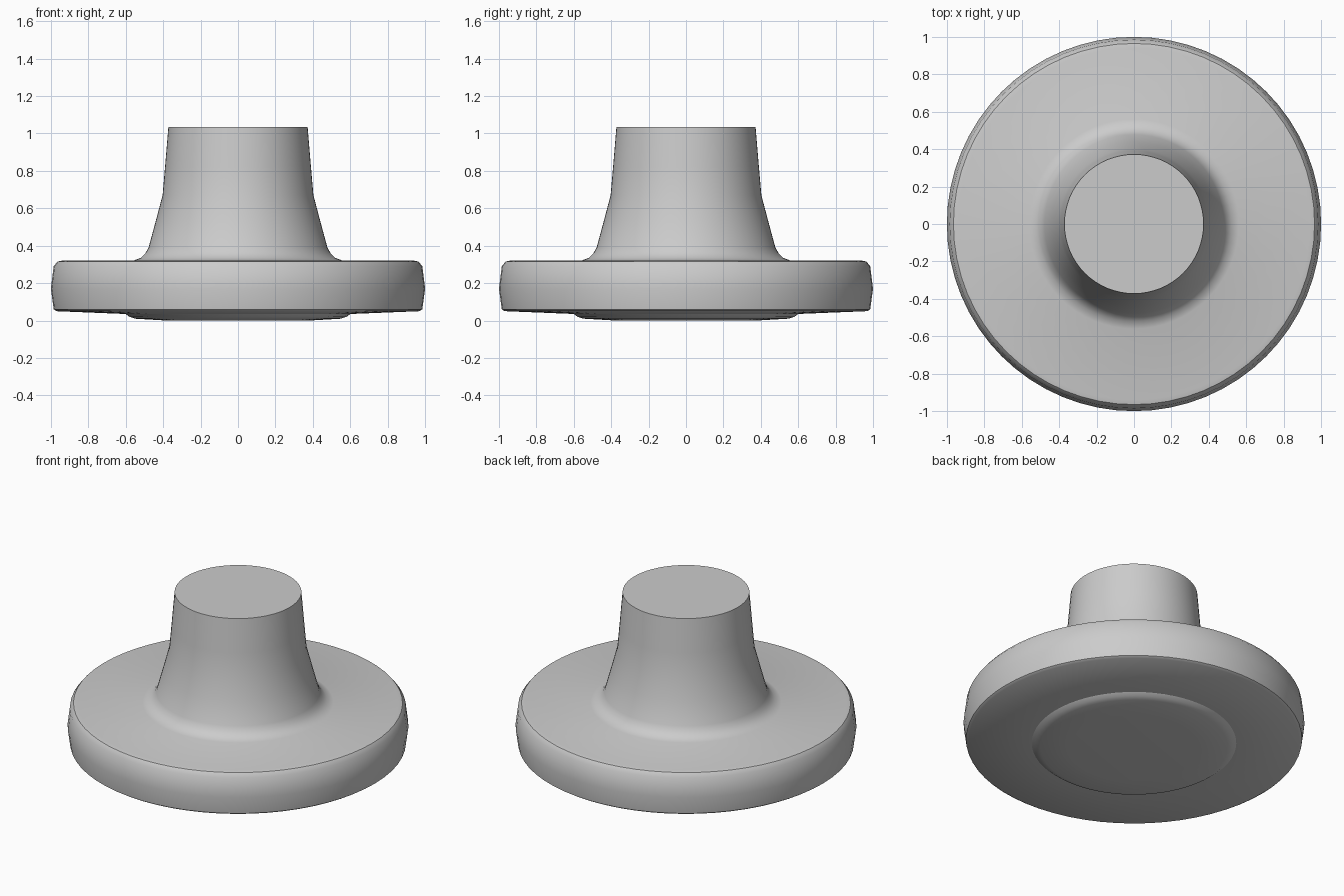
import bpy
import bmesh
import math

cube = bpy.data.objects.get("Cube")
if cube:
    bpy.data.objects.remove(cube, do_unlink=True)

SEGMENTS = 64

grey = bpy.data.materials.new("plain_grey")
grey.use_nodes = True
COLOUR = (0.6, 0.6, 0.6, 1)
grey.diffuse_color = COLOUR
grey.node_tree.nodes["Principled BSDF"].inputs["Base Color"].default_value = COLOUR


def lathe(name, profile):
    """Spin a (radius, height) outline around z into a closed solid."""
    bm = bmesh.new()
    rings = []
    for r, z in profile:
        angles = [math.tau * i / SEGMENTS for i in range(SEGMENTS)]
        rings.append([bm.verts.new((r * math.cos(a), r * math.sin(a), z)) for a in angles])
    for low, high in zip(rings, rings[1:]):
        for i in range(SEGMENTS):
            j = (i + 1) % SEGMENTS
            bm.faces.new((low[i], low[j], high[j], high[i]))
    bm.faces.new(rings[0][::-1])
    bm.faces.new(rings[-1])
    mesh = bpy.data.meshes.new(name)
    bm.to_mesh(mesh)
    bm.free()
    mesh.materials.append(grey)
    obj = bpy.data.objects.new(name, mesh)
    bpy.context.collection.objects.link(obj)
    bpy.ops.object.select_all(action="DESELECT")
    obj.select_set(True)
    bpy.context.view_layer.objects.active = obj
    bpy.ops.object.shade_smooth_by_angle(angle=math.radians(32))
    return obj


# Base foot, wide flange, fillet and tapered neck in one continuous outline
lathe("flanged_knob", [
    (0.38, 0.0), (0.55, 0.01), (0.58, 0.02), (0.60, 0.035),
    (0.97, 0.05), (0.985, 0.06), (1.0, 0.17), (0.985, 0.29), (0.965, 0.315),
    (0.94, 0.32), (0.56, 0.32), (0.52, 0.335), (0.495, 0.36), (0.478, 0.39),
    (0.44, 0.53), (0.403, 0.67), (0.39, 0.82), (0.372, 1.035),
])
